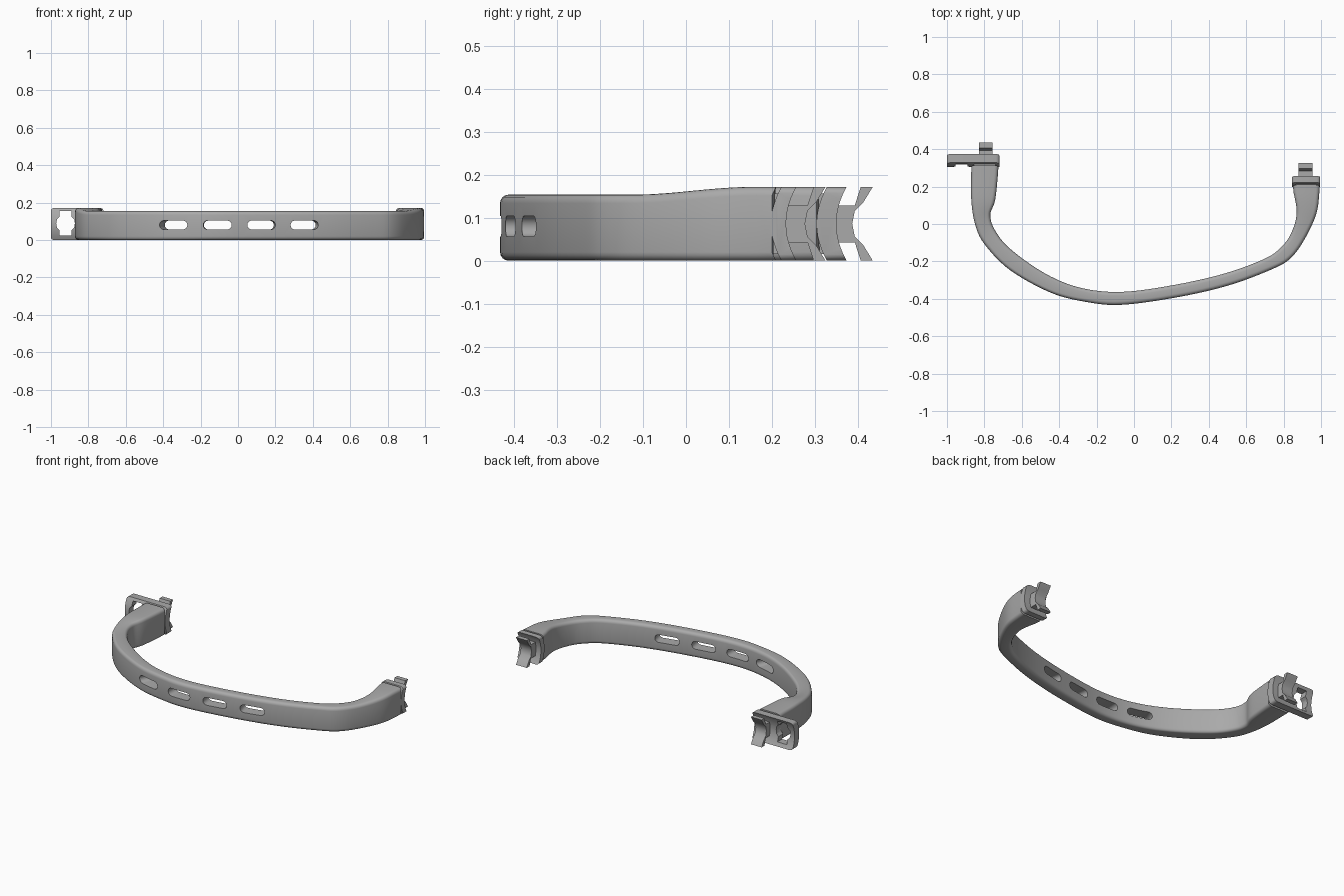
import bpy, bmesh, math
from mathutils import Vector
from mathutils.geometry import interpolate_bezier

if "Cube" in bpy.data.objects:
    bpy.data.objects.remove(bpy.data.objects["Cube"])

grey = bpy.data.materials.new("grey plastic")
grey.diffuse_color = (0.4, 0.4, 0.4, 1)
grey.use_nodes = True
grey.node_tree.nodes["Principled BSDF"].inputs["Base Color"].default_value = grey.diffuse_color
MID = 0.086   # half height of the ends


def arc(z):
    """Concave offset that lets the ends wrap a tube."""
    return 0.024 * ((z - MID) / MID) ** 2


def finish(bm, name):
    bmesh.ops.recalc_face_normals(bm, faces=bm.faces)
    me = bpy.data.meshes.new(name)
    bm.to_mesh(me)
    bm.free()
    me.materials.append(grey)
    ob = bpy.data.objects.new(name, me)
    bpy.context.collection.objects.link(ob)
    return ob


def smooth(ob):
    bpy.ops.object.select_all(action='DESELECT')
    ob.select_set(True)
    bpy.context.view_layer.objects.active = ob
    bpy.ops.object.shade_smooth_by_angle(angle=math.radians(35))


def extrude(pts, vec, name, bevel=0):
    """Extrude a closed outline; optionally round its four end corners."""
    bm = bmesh.new()
    f = bm.faces.new([bm.verts.new(p) for p in pts])
    r = bmesh.ops.extrude_face_region(bm, geom=[f])
    bmesh.ops.translate(bm, vec=vec, verts=[v for v in r['geom'] if isinstance(v, bmesh.types.BMVert)])
    if bevel:
        ends = [e for e in bm.edges if abs(e.verts[0].co.x - e.verts[1].co.x) < 1e-5
                and all(abs(abs(v.co.z - MID) - MID) < 1e-4 for v in e.verts)
                and abs(e.verts[0].co.z - e.verts[1].co.z) < 1e-5]
        bmesh.ops.bevel(bm, geom=ends, offset=bevel, segments=4, profile=0.5, affect='EDGES')
    return finish(bm, name)


def cut(ob, cutter):
    cutter.hide_render = True
    m = ob.modifiers.new("cut", 'BOOLEAN')
    m.object, m.operation, m.solver = cutter, 'DIFFERENCE', 'EXACT'
    bpy.context.view_layer.objects.active = ob
    bpy.ops.object.modifier_apply(modifier=m.name)
    bpy.data.objects.remove(cutter)


def spline(pts, n):
    """Catmull-Rom curve through the points."""
    p = [Vector(q) for q in pts]
    p = [2 * p[0] - p[1]] + p + [2 * p[-1] - p[-2]]
    out = []
    for i in range(1, len(p) - 2):
        a, b, c, d = (q.to_3d() for q in p[i - 1:i + 3])
        out += interpolate_bezier(b, b + (c - a) / 6, c - (d - b) / 6, c, n + 1)[:-1]
    return out + [p[-2].to_3d()]


# Band: rounded section swept between an outer and an inner curve
outer = spline([(-.87, .29), (-.87, .13), (-.85, 0), (-.8, -.107), (-.665, -.245), (-.45, -.365),
                (-.265, -.415), (-.067, -.432), (.24, -.39), (.51, -.327), (.735, -.243),
                (.835, -.185), (.91, -.085), (.975, .055), (.993, .186)], 6)
inner = spline([(-.725, .29), (-.742, .13), (-.768, .05), (-.745, -.03), (-.665, -.13), (-.48, -.262),
                (-.29, -.34), (-.067, -.363), (.22, -.325), (.49, -.263), (.7, -.185),
                (.785, -.125), (.84, -.05), (.87, .06), (.85, .186)], 6)
bm = bmesh.new()
rings = []
for k, (o, i) in enumerate(zip(outer, inner)):
    t = min(1, max(0, (o.y + .13) / .29))
    h = .154 + .018 * t * t * (3 - 2 * t)
    w = (o - i).length
    d = (o - i) / w
    r = .02
    ring = []
    for cx, cz, a0 in ((w - r, r, -90), (w - r, h - r, 0), (r, h - r, 90), (r, r, 180)):
        for s in range(5):
            a = math.radians(a0 + 22.5 * s)
            p = i + d * (cx + r * math.cos(a))
            p.z = cz + r * math.sin(a)
            if k in (0, len(outer) - 1):
                p.y += arc(p.z)
            ring.append(bm.verts.new(p))
    rings.append(ring)
for A, B in zip(rings, rings[1:]):
    for j in range(20):
        bm.faces.new((A[j], A[j - 1], B[j - 1], B[j]))
bm.faces.new(rings[0])
bm.faces.new(rings[-1])
band = finish(bm, "band")

# Slots through the band, square to its surface
for x, y, ang in ((-.343, -.39, -22), (-.11, -.43, -3), (.125, -.41, 7), (.355, -.365, 12)):
    u = Vector((math.cos(math.radians(ang)), math.sin(math.radians(ang)), 0))
    n = Vector((-u.y, u.x, 0))
    pts = []
    for side in (1, -1):
        for s in range(9):
            a = math.radians(-90 + 22.5 * s) + (0 if side == 1 else math.pi)
            q = Vector((x, y, .08)) - n * .12 + u * (side * .052 + .024 * math.cos(a))
            q.z += .024 * math.sin(a)
            pts.append(q)
    cut(band, extrude(pts, n * .3, "slot_cutter"))
smooth(band)


def slab(name, x0, x1, y0, y1, half, bevel):
    """Curved plate across the end of the band."""
    zs = [MID - half + 2 * half * s / 12 for s in range(13)]
    pts = [(x0, y0 + arc(z), z) for z in zs] + [(x0, y1 + arc(z), z) for z in reversed(zs)]
    return extrude(pts, (x1 - x0, 0, 0), name, bevel)


def clip(name, x, tip):
    """Neck with two flared hooks."""
    top = [(-.13, .043), (-.042, .043), (-.028, .086), (0, .086), (-.022, .05), (-.042, .03), (-.048, 0)]
    prof = top + [(y, -z) for y, z in reversed(top[:-1])]
    smooth(extrude([(x - .037, tip + y, MID + z) for y, z in prof], (.074, 0, 0), name))


# Left end: neck, wide flange with keyhole, clip
smooth(slab("left_core", -.855, -.74, .27, .32, .07, 0))
flange = slab("left_flange", -1, -.72, .304, .35, MID, .02)
key = [(-.032, -.066), (.032, -.066), (.032, -.036), (.046, -.022), (.05, 0), (.046, .022), (.032, .036),
       (.032, .066), (-.032, .066), (-.032, .036), (-.046, .022), (-.05, 0), (-.046, -.022), (-.032, -.036)]
cut(flange, extrude([(-.922 + x, .2, .089 + z) for x, z in key], (0, .3, 0), "key_cutter"))
smooth(flange)
clip("left_clip", -.793, .435)

# Right end: neck, pad, clip
smooth(slab("right_core", .865, .975, .17, .21, .07, 0))
smooth(slab("right_pad", .845, .995, .198, .233, MID, .02))
clip("right_clip", .917, .325)
